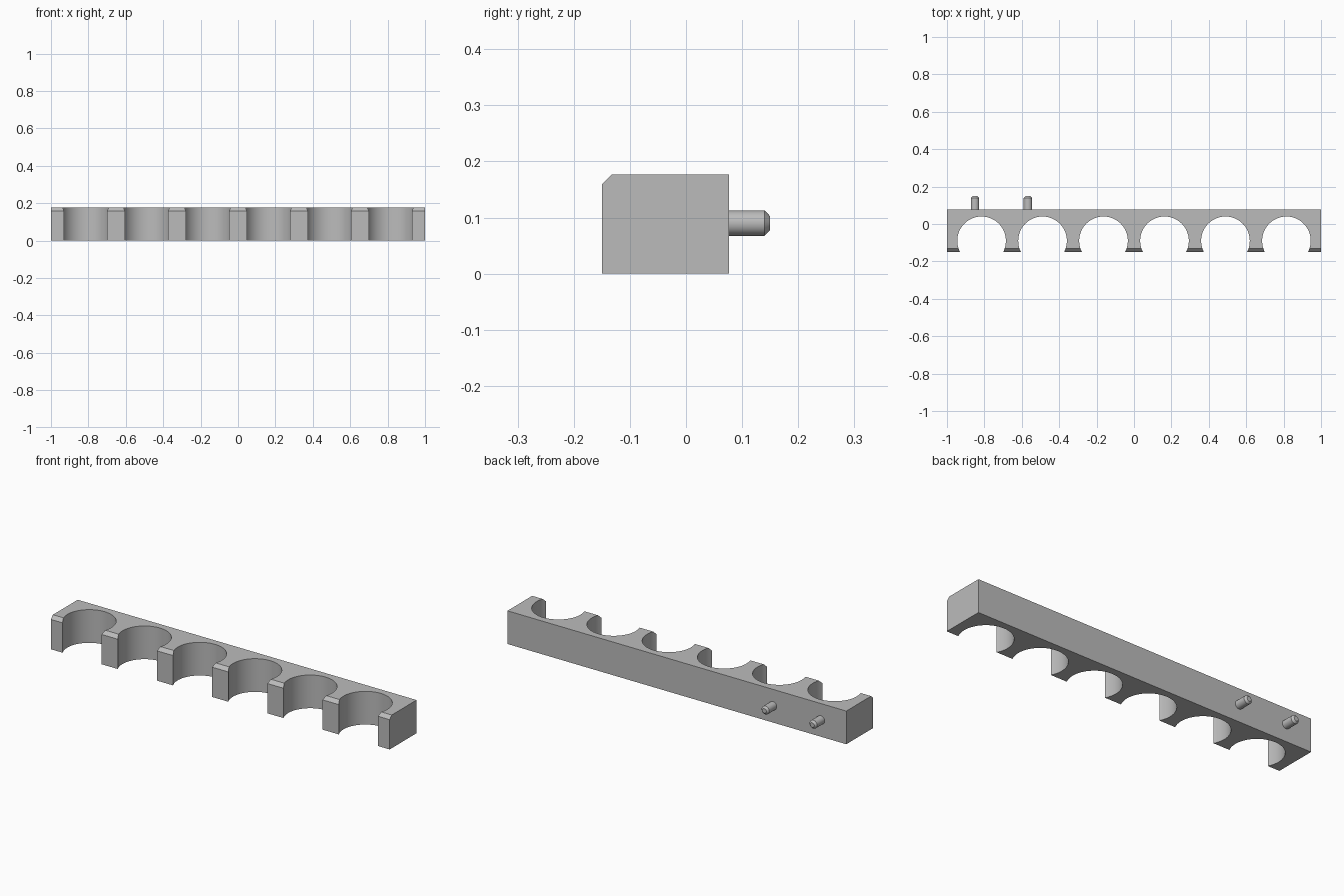
import bpy
import bmesh
from math import radians
from mathutils import Matrix, Vector

cube = bpy.data.objects.get("Cube")
if cube:
    bpy.data.objects.remove(cube, do_unlink=True)

FRONT, BACK, HEIGHT = -0.15, 0.077, 0.177
CHAMFER = 0.018
PITCH, BORE_RADIUS, BORE_Y = 0.326, 0.13, -0.09
PIN_RADIUS, PIN_Z, PIN_END = 0.0225, 0.09, 0.15

grey = bpy.data.materials.new("plain grey")
grey.diffuse_color = (0.5, 0.5, 0.5, 1)
grey.use_nodes = True
grey.node_tree.nodes["Principled BSDF"].inputs["Base Color"].default_value = (0.5, 0.5, 0.5, 1)


def add_object(name, bm):
    bmesh.ops.recalc_face_normals(bm, faces=bm.faces)
    mesh = bpy.data.meshes.new(name)
    bm.to_mesh(mesh)
    bm.free()
    mesh.materials.append(grey)
    obj = bpy.data.objects.new(name, mesh)
    bpy.context.collection.objects.link(obj)
    return obj


def activate(obj):
    bpy.ops.object.select_all(action="DESELECT")
    obj.select_set(True)
    bpy.context.view_layer.objects.active = obj


def smooth(obj):
    activate(obj)
    bpy.ops.object.shade_smooth_by_angle(angle=radians(30))


# Rack bar: side profile with a chamfered top front edge, swept along x
bm = bmesh.new()
profile = [(FRONT, 0), (BACK, 0), (BACK, HEIGHT),
           (FRONT + CHAMFER, HEIGHT), (FRONT, HEIGHT - CHAMFER)]
end = bm.faces.new([bm.verts.new((-1, y, z)) for y, z in profile])
swept = bmesh.ops.extrude_face_region(bm, geom=[end])["geom"]
bmesh.ops.translate(bm, vec=(2, 0, 0),
                    verts=[v for v in swept if isinstance(v, bmesh.types.BMVert)])
bar = add_object("rack_bar", bm)

# Six round holder slots, open at the front
bm = bmesh.new()
for i in range(6):
    bmesh.ops.create_cone(bm, cap_ends=True, segments=96, radius1=BORE_RADIUS,
                          radius2=BORE_RADIUS, depth=1,
                          matrix=Matrix.Translation(((i - 2.5) * PITCH, BORE_Y, 0)))
cutter = add_object("slot_cutter", bm)
cutter.hide_render = True
cut = bar.modifiers.new("slots", "BOOLEAN")
cut.operation = "DIFFERENCE"
cut.solver = "EXACT"
cut.object = cutter
activate(bar)
bpy.ops.object.modifier_apply(modifier=cut.name)
bpy.data.objects.remove(cutter, do_unlink=True)
smooth(bar)

# Mounting pins on the back, with chamfered tips
for name, x in (("outer_pin", -0.85), ("inner_pin", -0.567)):
    bm = bmesh.new()
    length = PIN_END - BACK
    turn = Matrix.Rotation(radians(-90), 4, "X")
    place = Matrix.Translation((x, BACK + length / 2, PIN_Z))
    bmesh.ops.create_cone(bm, cap_ends=True, segments=32, radius1=PIN_RADIUS,
                          radius2=PIN_RADIUS, depth=length, matrix=place @ turn)
    rim = [e for e in bm.edges if all(v.co.y > PIN_END - 0.001 for v in e.verts)]
    bmesh.ops.bevel(bm, geom=rim, offset=0.01, segments=1, affect="EDGES")
    smooth(add_object(name, bm))
